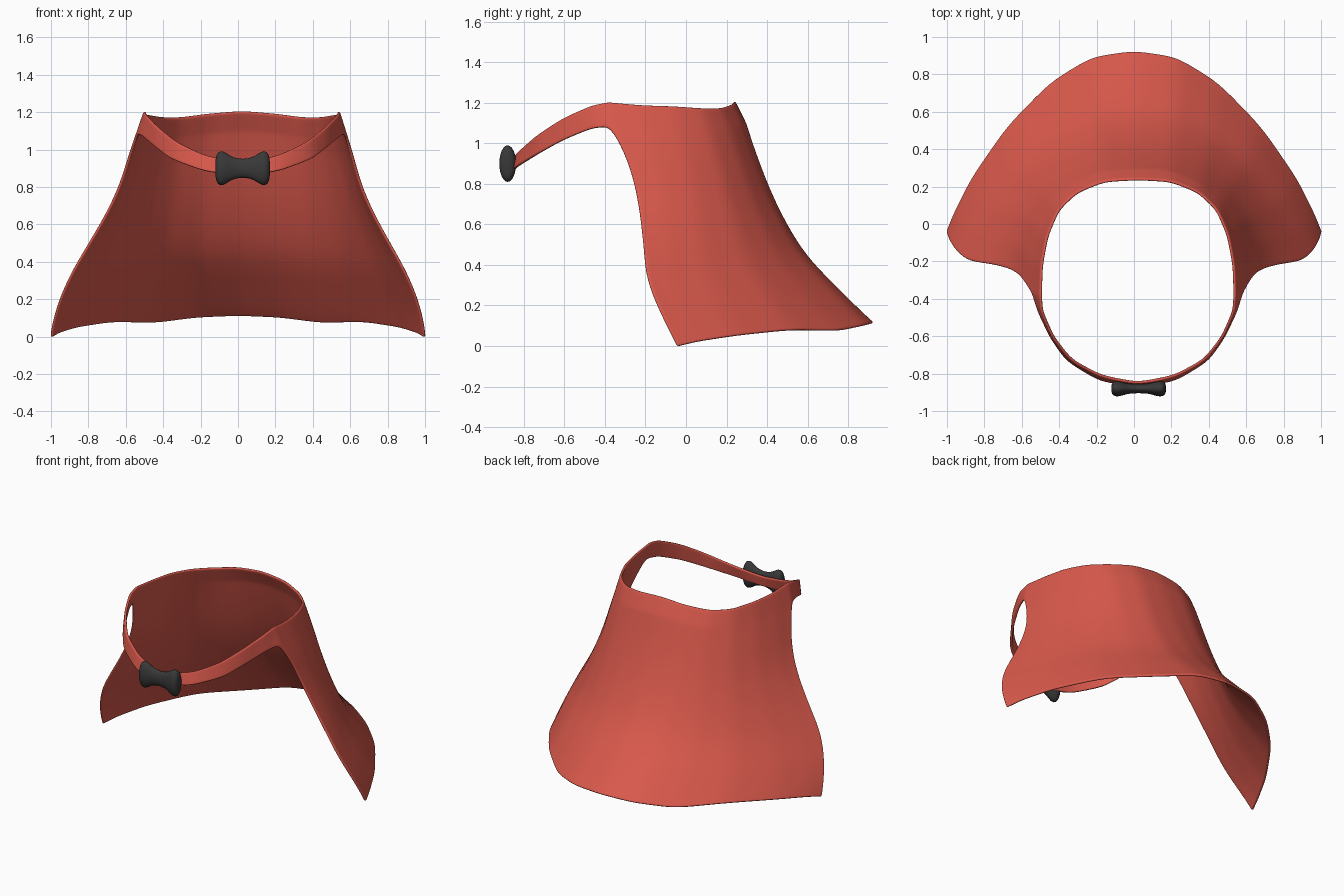
import bpy, bmesh, math
from mathutils import Vector

if "Cube" in bpy.data.objects:
    bpy.data.objects.remove(bpy.data.objects["Cube"], do_unlink=True)


def material(name, color):
    mat = bpy.data.materials.new(name)
    mat.use_nodes = True
    mat.diffuse_color = (*color, 1)
    bsdf = mat.node_tree.nodes["Principled BSDF"]
    bsdf.inputs["Base Color"].default_value = (*color, 1)
    bsdf.inputs["Roughness"].default_value = 0.7
    return mat


def finish(name, bm, mat, levels, thickness=0):
    mesh = bpy.data.meshes.new(name)
    bm.to_mesh(mesh)
    bm.free()
    mesh.materials.append(mat)
    obj = bpy.data.objects.new(name, mesh)
    bpy.context.collection.objects.link(obj)
    for poly in mesh.polygons:
        poly.use_smooth = True
    if thickness:
        shell = obj.modifiers.new("cloth thickness", "SOLIDIFY")
        shell.thickness = thickness
        shell.offset = -1
    sub = obj.modifiers.new("smooth", "SUBSURF")
    sub.levels = sub.render_levels = levels
    return obj


def sample(points, t):
    """Point at t (0 to 1) on an evenly spaced polyline."""
    u = t * (len(points) - 1)
    i = min(int(u), len(points) - 2)
    return Vector(points[i]).lerp(Vector(points[i + 1]), u - i)


def lookup(table, s):
    """Values at s in a table whose rows start with s."""
    for a, b in zip(table, table[1:]):
        if s <= b[0]:
            return Vector(a[1:]).lerp(Vector(b[1:]), (s - a[0]) / (b[0] - a[0]))
    return Vector(table[-1][1:])


red = material("red cloth", (0.70, 0.10, 0.072))
black = material("black satin", (0.04, 0.04, 0.04))

# Neckline and hem, from the middle of the back to the front edge
neck = [(0, .245, 1.21), (.18, .235, 1.195), (.33, .175, 1.175), (.43, .08, 1.175),
        (.49, -.06, 1.185), (.52, -.22, 1.19), (.525, -.385, 1.205)]
hem = [(0, .93, .12), (.23, .895, .11), (.45, .76, .08), (.68, .525, .085),
       (.87, .25, .055), (.965, .06, .025), (1.005, -.04, .0)]
# Flare by drop: drop, spread of the back, x and y of the front edge
flare = [(0, 0, .525, -.385), (.1, .08, .565, -.375), (.2, .13, .605, -.305),
         (.32, .2, .645, -.255), (.45, .285, .715, -.225), (.6, .41, .82, -.205),
         (.72, .54, .905, -.195), (.85, .75, .97, -.13), (.95, .91, .998, -.07),
         (1, 1, 1.005, -.04)]
drops = [0, .015, .088, .1, .2, .32, .45, .6, .72, .85, .95, .99, 1]
# Strap edges from the front edge to the bow
strap_top = [(.525, -.385, 1.205), (.52, -.47, 1.187), (.46, -.61, 1.125),
             (.36, -.735, 1.045), (.2, -.82, .97), (0, -.86, .93)]
strap_low = [(.565, -.375, 1.085), (.535, -.47, 1.075), (.465, -.615, 1.015),
             (.38, -.735, .95), (.2, -.845, .885), (0, -.87, .86)]


def cape_point(t, s):
    n, h = sample(neck, t), sample(hem, t)
    spread, ex, ey = lookup(flare, s)
    p = n.lerp(h, spread)
    p.z = n.z + (h.z - n.z) * s
    # Bend the front part towards the curved front edge
    edge = Vector(neck[-1]).lerp(Vector(hem[-1]), spread)
    p.x += (ex - edge.x) * t * t
    p.y += (ey - edge.y) * t * t
    return p


def strap_point(t, s):
    return sample(strap_top, t).lerp(sample(strap_low, t), s / .1)


# Cape and strap form one closed ring of columns
bm = bmesh.new()
columns = []


def add_column(func, t, side, rows):
    col = []
    for s in rows:
        p = func(t, s)
        col.append(bm.verts.new((p.x * side + .02 * (1 - s), p.y, p.z)))
    columns.append(col)


steps = [k / 12 for k in range(12)] + [.98, 1]
for t in reversed(steps):
    add_column(cape_point, t, 1, drops)
for t in steps[1:]:
    add_column(cape_point, t, -1, drops)
strap_rows = drops[:4]
for k in range(1, 11):
    add_column(strap_point, k / 10, -1, strap_rows)
for k in range(9, 0, -1):
    add_column(strap_point, k / 10, 1, strap_rows)
for a, b in zip(columns, columns[1:] + columns[:1]):
    for j in range(min(len(a), len(b)) - 1):
        bm.faces.new((a[j], a[j + 1], b[j + 1], b[j]))
finish("cape_with_strap", bm, red, 2, .016)

# Bow: oval sections, pinched at the knot
bm = bmesh.new()
half = [(.028, .026, .055), (.065, .03, .066), (.105, .046, .1),
        (.135, .042, .092), (.147, .022, .05)]
sections = [(-x, y, z) for x, y, z in reversed(half)] + [(0, .026, .052)] + half
sides = 12
rings = []
for x, ry, rz in sections:
    angles = [2 * math.pi * k / sides for k in range(sides)]
    rings.append([bm.verts.new((.025 + x, -.88 + ry * math.cos(a), .9 + rz * math.sin(a)))
                  for a in angles])
for a, b in zip(rings, rings[1:]):
    for k in range(sides):
        m = (k + 1) % sides
        bm.faces.new((a[k], a[m], b[m], b[k]))
bm.faces.new(rings[0])
bm.faces.new(rings[-1])
bmesh.ops.recalc_face_normals(bm, faces=bm.faces)
finish("bow", bm, black, 1)
